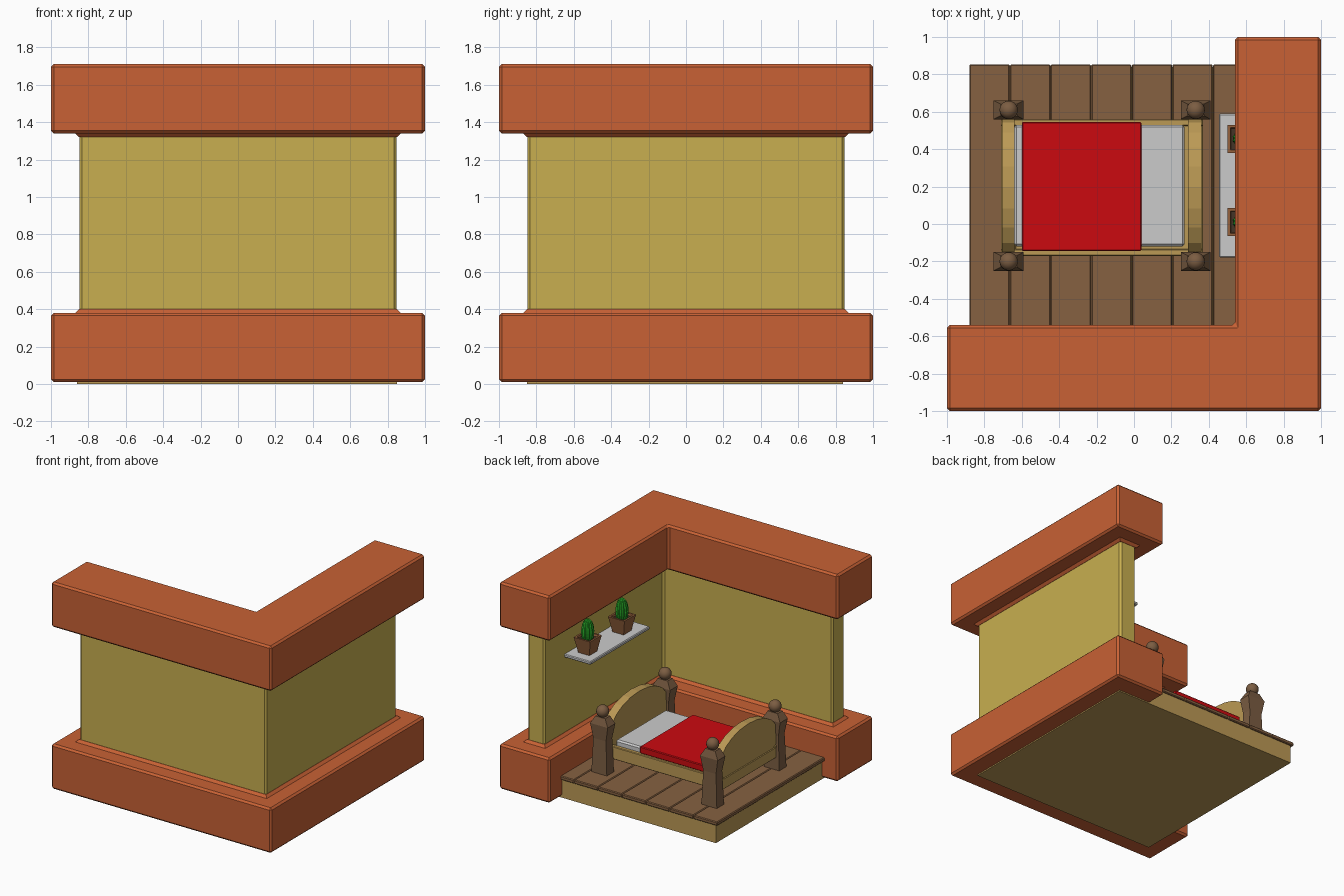
import bpy, bmesh, math

if "Cube" in bpy.data.objects:
    bpy.data.objects.remove(bpy.data.objects["Cube"])

def mat(name, r, g, b):
    m = bpy.data.materials.new(name)
    m.diffuse_color = (r, g, b, 1)
    m.use_nodes = True
    m.node_tree.nodes["Principled BSDF"].inputs["Base Color"].default_value = m.diffuse_color
    return m

ORANGE = mat("orange", .58, .12, .035)
YELLOW = mat("wall_yellow", .58, .43, .08)
BROWN = mat("plank_brown", .24, .12, .053)
TAN = mat("tan_wood", .5, .32, .09)
POST = mat("post_brown", .2, .11, .055)
RED = mat("red", .6, .003, .005)
GREEN = mat("green", .02, .4, .02)
CLAY = mat("clay", .3, .12, .045)
SOIL = mat("soil", .06, .035, .02)

def finish(bm, name, material=None, bevel=0):
    bmesh.ops.recalc_face_normals(bm, faces=bm.faces)
    me = bpy.data.meshes.new(name)
    bm.to_mesh(me)
    bm.free()
    ob = bpy.data.objects.new(name, me)
    bpy.context.collection.objects.link(ob)
    if material:
        me.materials.append(material)
    if bevel:
        b = ob.modifiers.new("bevel", 'BEVEL')
        b.width = bevel
        b.segments = 1
    return ob

def loft(name, rings, material=None, bevel=0):
    """Closed solid through a stack of rings with equal point counts."""
    bm = bmesh.new()
    vs = [[bm.verts.new(p) for p in ring] for ring in rings]
    n = len(vs[0])
    for a, b in zip(vs, vs[1:]):
        for i in range(n):
            j = (i + 1) % n
            bm.faces.new((a[i], a[j], b[j], b[i]))
    bm.faces.new(vs[0])
    bm.faces.new(vs[-1])
    return finish(bm, name, material, bevel)

def rect(cx, cy, hx, hy, z):
    return [(cx + sx * hx, cy + sy * hy, z) for sx, sy in ((-1, -1), (1, -1), (1, 1), (-1, 1))]

def box(name, x, y, z, material=None, bevel=0):
    c = ((x[0] + x[1]) / 2, (y[0] + y[1]) / 2, (x[1] - x[0]) / 2, (y[1] - y[0]) / 2)
    return loft(name, [rect(*c, z[0]), rect(*c, z[1])], material, bevel)

def ell(h, e, z):
    """L-shaped outline of half width h around the wall centre line, ends at e."""
    o, i = .77 + h, .77 - h
    return [(x, y, z) for x, y in ((-e, -o), (o, -o), (o, e), (i, e), (i, -i), (-e, -i))]

# L-shaped wall between two heavy beams, with tapered trim
loft("lower_beam", [ell(.23, 1, .01), ell(.23, 1, .38)], ORANGE, .015)
loft("upper_beam", [ell(.23, 1, 1.34), ell(.23, 1, 1.71)], ORANGE, .015)
loft("lower_trim", [ell(.1, .87, .37), ell(.1, .87, .38), ell(.08, .85, .4)], ORANGE)
loft("upper_trim", [ell(.08, .85, 1.32), ell(.1, .87, 1.34), ell(.1, .87, 1.35)], ORANGE)
loft("wall", [ell(.078, .848, .36), ell(.078, .848, 1.36)], YELLOW, .015)

# floor base and planks
box("floor_base", (-.86, .85), (-.85, .84), (0, .155), TAN)
for k in range(8):
    x = -.88 + k * .217
    box("floor_plank", (x, x + .216), (-.845, .853), (.15, .182), BROWN, .006)

# bed frame rails
for y in (-.17, .525):
    box("bed_rail", (-.71, .37), (y, y + .035), (.28, .385), TAN, .005)
box("bed_slats", (-.68, .34), (-.14, .53), (.3, .36), TAN)

# arched head and foot boards
def arch_board(name, x0, x1):
    n = 10
    prof = [(-.17, .28)]
    for k in range(n + 1):
        a = math.pi * (1 - k / n)
        prof.append((.195 + .365 * math.cos(a), .5 + .195 * math.sin(a)))
    prof.append((.56, .28))
    loft(name, [[(x, y, z) for y, z in prof] for x in (x0, x1)], TAN)

arch_board("foot_board", -.705, -.64)
arch_board("head_board", .29, .36)
for name, x in (("foot_board_base", -.71), ("head_board_base", .29)):
    box(name, (x, x + .08), (-.17, .56), (.28, .37), TAN, .005)

# bed posts with ball finials
for x in (-.67, .33):
    for y in (-.2, .61):
        sections = ((.07, .047, .18), (.058, .04, .46), (.08, .05, .58), (.045, .032, .64))
        loft("bed_post", [rect(x, y, hx, hy, z) for hx, hy, z in sections], POST)
        bm = bmesh.new()
        bmesh.ops.create_uvsphere(bm, u_segments=20, v_segments=12, radius=.049)
        bmesh.ops.translate(bm, verts=bm.verts, vec=(x, y, .68))
        for f in bm.faces:
            f.smooth = True
        finish(bm, "post_ball", POST)

# mattress and blanket
box("mattress", (-.64, .27), (-.12, .53), (.34, .43), None, .012)
box("blanket", (-.6, .04), (-.145, .545), (.385, .442), RED, .006)

# wall shelf with two potted cacti
box("shelf", (.455, .7), (-.18, .59), (1.015, 1.042), None, .006)
for y in (.455, .01):
    cx = .575
    loft("pot", [rect(cx, y, h, h, z) for h, z in
                 ((.05, 1.04), (.075, 1.17), (.06, 1.17), (.055, 1.15))], CLAY)
    loft("pot_soil", [rect(cx, y, .056, .056, z) for z in (1.145, 1.153)], SOIL)
    # ribbed cactus body
    rings = []
    for k in range(1, 12):
        t = math.pi * k / 12
        ring = []
        for j in range(24):
            a = math.tau * j / 24
            r = .05 * math.sin(t) * (1 if j % 2 else .86)
            ring.append((cx + r * math.cos(a), y + r * math.sin(a), 1.21 - .105 * math.cos(t)))
        rings.append(ring)
    loft("cactus", rings, GREEN)
